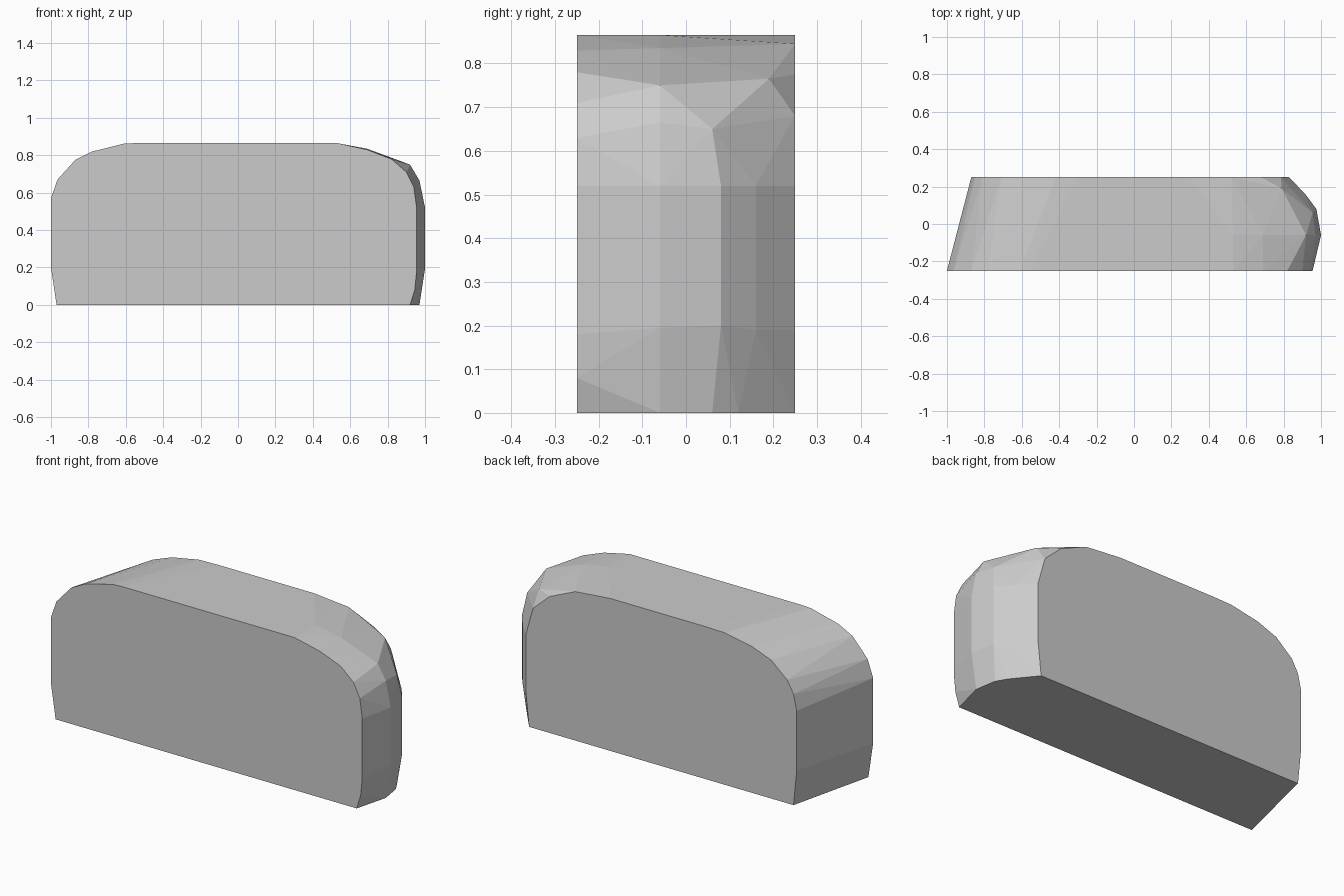
import bpy, bmesh

# Outline stations (x, z) at each depth y of the faceted block
stations = {
    # front face
    -0.25: [(-0.97, 0), (-1, 0.2), (-1, 0.57), (-0.965, 0.67), (-0.87, 0.775),
            (-0.78, 0.82), (-0.61, 0.862), (-0.55, 0.865), (0.53, 0.865),
            (0.69, 0.83), (0.82, 0.78), (0.90, 0.71), (0.94, 0.63),
            (0.955, 0.52), (0.955, 0.18), (0.945, 0.08), (0.92, 0)],
    # bulging right end
    -0.06: [(0.53, 0.865), (0.69, 0.835), (0.92, 0.75), (0.97, 0.665),
            (1, 0.52), (1, 0.195), (0.97, 0)],
    0.06: [(0.955, 0.65), (0.95, 0)],
    0.08: [(0.975, 0.52), (0.975, 0.2)],
    0.12: [(0.915, 0)],
    0.16: [(0.915, 0.52), (0.915, 0.19)],
    0.19: [(0.79, 0.765)],
    # back face
    0.25: [(-0.85, 0), (-0.87, 0.2), (-0.87, 0.54), (-0.85, 0.63), (-0.81, 0.70),
           (-0.71, 0.785), (-0.59, 0.83), (-0.42, 0.862), (-0.3, 0.865),
           (0.3, 0.865), (0.52, 0.845), (0.68, 0.775), (0.785, 0.68),
           (0.83, 0.52), (0.83, 0.19), (0.81, 0)],
}

# Wrap the stations in one convex flat-faced skin
bm = bmesh.new()
for y, outline in stations.items():
    for x, z in outline:
        bm.verts.new((x, y, z))
hull = bmesh.ops.convex_hull(bm, input=bm.verts[:])
loose = [v for v in bm.verts if not v.link_faces]
bmesh.ops.delete(bm, geom=loose, context='VERTS')
bmesh.ops.dissolve_limit(bm, angle_limit=0.01, verts=bm.verts[:], edges=bm.edges[:])
bmesh.ops.recalc_face_normals(bm, faces=bm.faces[:])

mesh = bpy.data.meshes.new("rounded_block")
bm.to_mesh(mesh)
bm.free()
bpy.context.collection.objects.link(bpy.data.objects.new("rounded_block", mesh))
